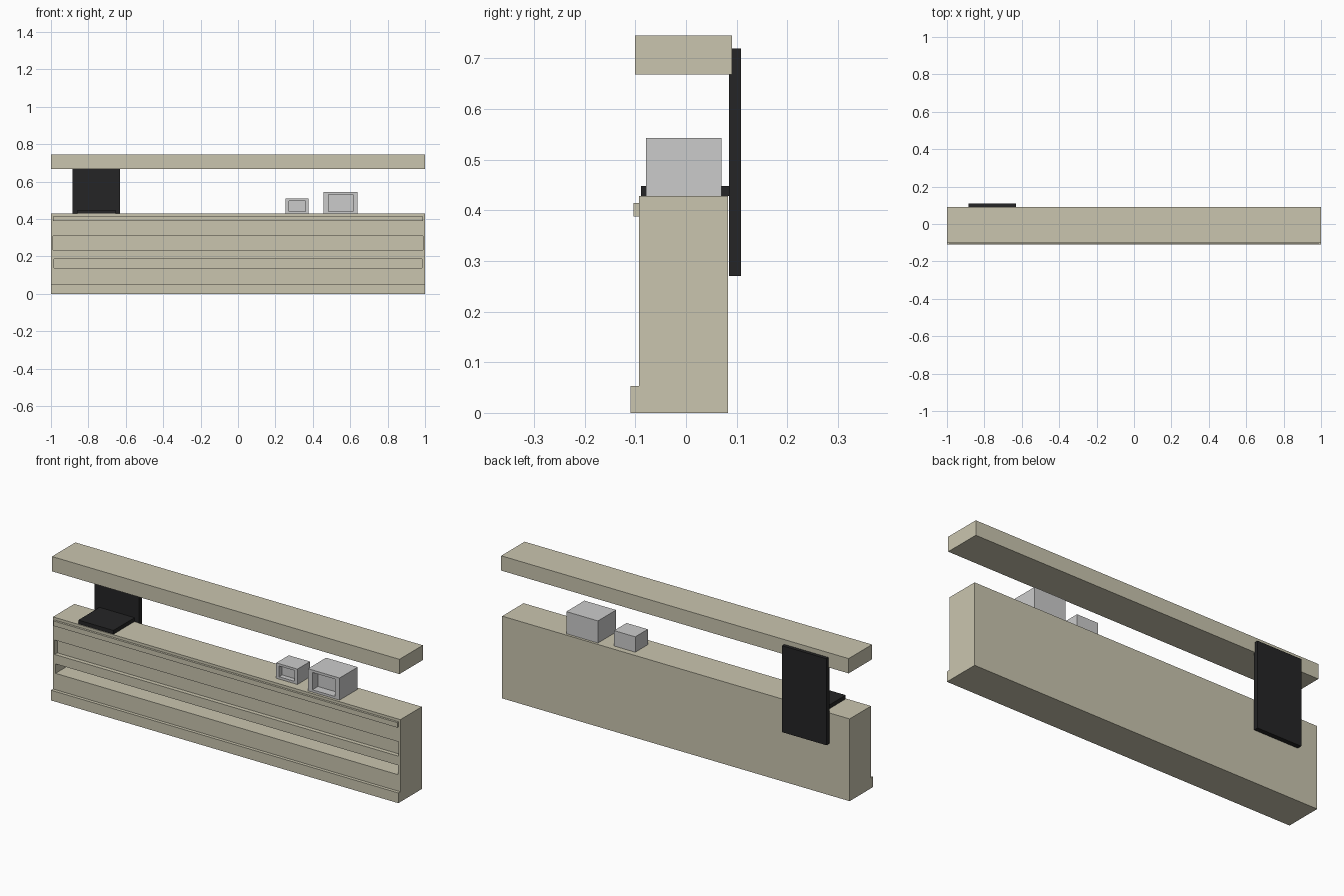
import bpy

if "Cube" in bpy.data.objects:
    bpy.data.objects.remove(bpy.data.objects["Cube"])


def material(name, color):
    m = bpy.data.materials.new(name)
    m.diffuse_color = (*color, 1)
    m.use_nodes = True
    m.node_tree.nodes["Principled BSDF"].inputs["Base Color"].default_value = m.diffuse_color
    return m


cream = material("cream", (0.59, 0.56, 0.43))
black = material("black", (0.018, 0.018, 0.019))


def box(name, x, y, z, mat=None):
    """Box given by its (min, max) range on each axis."""
    bpy.ops.mesh.primitive_cube_add(size=1)
    ob = bpy.context.object
    ob.name = name
    ob.location = [sum(r) / 2 for r in (x, y, z)]
    ob.scale = [r[1] - r[0] for r in (x, y, z)]
    bpy.ops.object.transform_apply(location=True, rotation=False, scale=True)
    if mat:
        ob.data.materials.append(mat)
    return ob


def recess(ob, x, z, front, depth):
    """Cut a rectangular pocket into the front of ob."""
    cutter = box("cutter", x, (front - 0.05, front + depth), z,
                 ob.data.materials[0] if ob.data.materials else None)
    mod = ob.modifiers.new("recess", 'BOOLEAN')
    mod.operation = 'DIFFERENCE'
    mod.solver = 'EXACT'
    mod.object = cutter
    bpy.context.view_layer.objects.active = ob
    bpy.ops.object.modifier_apply(modifier=mod.name)
    bpy.data.objects.remove(cutter, do_unlink=True)


# Counter body with a shallow panel and a deep open slot
counter = box("counter_body", (-1, 1), (-0.093, 0.083), (0, 0.428), cream)
recess(counter, (-0.99, 0.99), (0.235, 0.31), -0.093, 0.022)
recess(counter, (-0.985, 0.985), (0.138, 0.187), -0.093, 0.12)

# Front trim and overhead shelf
box("plinth", (-1, 1), (-0.11, -0.093), (0, 0.053), cream)
box("front_rail", (-0.99, 0.99), (-0.104, -0.093), (0.388, 0.414), cream)
box("overhead_shelf", (-1, 1), (-0.101, 0.091), (0.668, 0.745), cream)

# Black hob and the panel behind it
box("back_panel", (-0.885, -0.63), (0.085, 0.109), (0.27, 0.72), black)
box("hob_plate", (-0.857, -0.655), (-0.089, 0.086), (0.428, 0.448), black)

# Two grey appliances with open fronts
small = box("small_appliance", (0.255, 0.377), (-0.05, 0.053), (0.428, 0.508))
recess(small, (0.272, 0.36), (0.44, 0.496), -0.05, 0.025)
large = box("large_appliance", (0.458, 0.64), (-0.079, 0.07), (0.428, 0.543))
recess(large, (0.484, 0.615), (0.44, 0.53), -0.079, 0.045)
